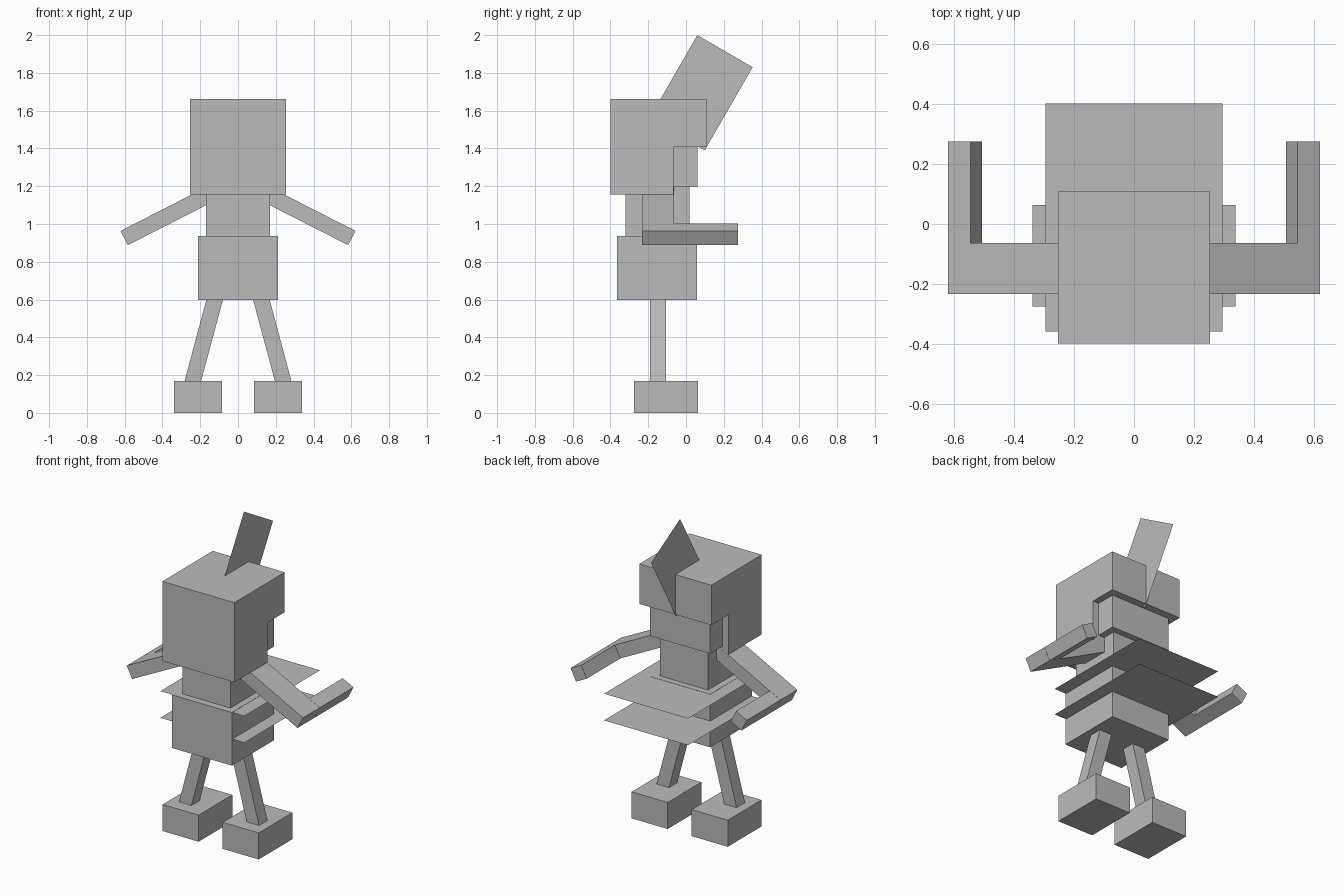
import bpy, bmesh, math
from mathutils import Matrix, Vector

cube = bpy.data.objects.get("Cube")
if cube:
    bpy.data.objects.remove(cube, do_unlink=True)

U = 0.0847  # block unit

grey = bpy.data.materials.new("plain grey")
grey.use_nodes = True
grey.diffuse_color = (0.5, 0.5, 0.5, 1)
grey.node_tree.nodes["Principled BSDF"].inputs["Base Color"].default_value = (0.5, 0.5, 0.5, 1)


def finish(name, bm):
    mesh = bpy.data.meshes.new(name)
    bm.to_mesh(mesh)
    bm.free()
    mesh.materials.append(grey)
    obj = bpy.data.objects.new(name, mesh)
    bpy.context.collection.objects.link(obj)
    return obj


def box(name, centre, units, tilt=0):
    """Box sized in block units, tilted about the y axis (degrees)."""
    bm = bmesh.new()
    bmesh.ops.create_cube(bm, size=1)
    size = Matrix.Diagonal([u * U for u in units] + [1])
    turn = Matrix.Rotation(math.radians(tilt), 4, 'Y')
    bm.transform(Matrix.Translation(centre) @ turn @ size)
    return finish(name, bm)


def sheet(name, corners):
    bm = bmesh.new()
    bm.faces.new([bm.verts.new(c) for c in corners])
    return finish(name, bm)


# Head: side profile with a notch at the lower back, extruded across x
profile = [(-0.4, 1.155), (-0.065, 1.155), (-0.065, 1.408),
           (0.108, 1.408), (0.108, 1.663), (-0.4, 1.663)]
bm = bmesh.new()
face = bm.faces.new([bm.verts.new((-3 * U, y, z)) for y, z in profile])
side = bmesh.ops.extrude_face_region(bm, geom=[face])
moved = [v for v in side["geom"] if isinstance(v, bmesh.types.BMVert)]
bmesh.ops.translate(bm, verts=moved, vec=(6 * U, 0, 0))
bmesh.ops.recalc_face_normals(bm, faces=bm.faces)
finish("head", bm)

# Neck, torso and hips
box("neck_block", (0, -0.03, 1.302), (5, 2.12, 2.5))
box("torso", (0, -0.15, 1.07), (4, 4, 3.2))
box("hips", (0, -0.153, 0.768), (5, 5, 4))

# Flat skirt layers reaching out behind
for name, z in (("upper_skirt", 0.936), ("lower_skirt", 0.766)):
    w = 3.5 * U
    sheet(name, [(-w, -0.36, z), (w, -0.36, z), (w, 0.403, z), (-w, 0.403, z)])

# Flat crest leaning back over the head
sheet("crest", [(0, 0.06, 2), (0, 0.353, 1.83), (0, 0.099, 1.39), (0, -0.194, 1.56)])

# Limbs on both sides
ARM = 27
along = Vector((math.cos(math.radians(ARM)), 0, -math.sin(math.radians(ARM))))
for name, s in (("left", 1), ("right", -1)):
    wrist = Vector((0.565, 0, 0.945))  # centre of the forearm section
    upper = wrist - along * 2.5 * U
    box(name + "_upper_arm", (s * upper.x, -0.149, upper.z), (6, 2, 1), s * ARM)
    box(name + "_forearm", (s * wrist.x, 0.106, wrist.z), (1, 4, 1), s * ARM)
    box(name + "_leg", (s * 0.181, -0.149, 0.385), (1, 1, 5.6), s * -15)
    box(name + "_foot", (s * 0.212, -0.106, U), (3, 4, 2))
